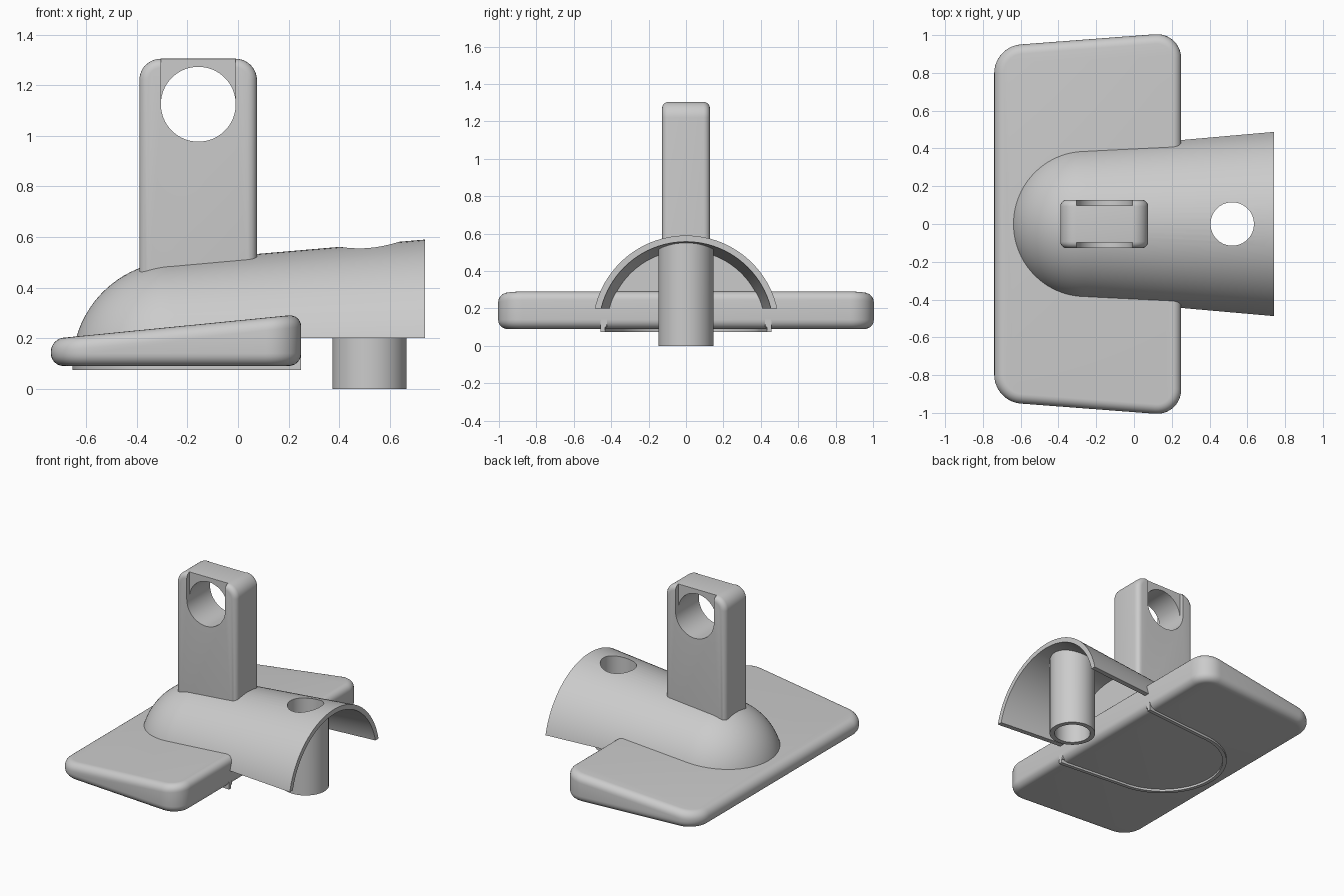
import bpy, bmesh, math
from mathutils import Vector

old = bpy.data.objects.get("Cube")
if old:
    bpy.data.objects.remove(old, do_unlink=True)

grey = bpy.data.materials.new("plain grey")
grey.use_nodes = True
COLOUR = (0.6, 0.6, 0.6, 1)
grey.diffuse_color = COLOUR
grey.node_tree.nodes["Principled BSDF"].inputs["Base Color"].default_value = COLOUR

AXIS_Z, NOSE_X, NOSE_R, END_X, END_R = 0.09, -0.24, 0.415, 0.74, 0.5
WALL = 0.033


def finish(name, bm):
    bmesh.ops.recalc_face_normals(bm, faces=bm.faces)
    mesh = bpy.data.meshes.new(name)
    bm.to_mesh(mesh)
    bm.free()
    obj = bpy.data.objects.new(name, mesh)
    bpy.context.collection.objects.link(obj)
    mesh.materials.append(grey)
    return obj


def box(name, low, high):
    bm = bmesh.new()
    bmesh.ops.create_cube(bm, size=1)
    for v in bm.verts:
        v.co = [(a + b) / 2 + c * (b - a) for a, b, c in zip(low, high, v.co)]
    return finish(name, bm)


def cylinder(name, centre, radius, length, along_y=False):
    bm = bmesh.new()
    bmesh.ops.create_cone(bm, cap_ends=True, segments=64, radius1=radius,
                          radius2=radius, depth=length)
    for v in bm.verts:
        x, y, z = v.co
        v.co = Vector(centre) + Vector((x, z, -y) if along_y else (x, y, z))
    return finish(name, bm)


def lathe(name, profile, steps=96):
    """Turn (x, radius) points about the lengthwise axis."""
    bm = bmesh.new()
    rings = []
    for x, r in profile:
        angles = [math.tau * i / steps for i in range(steps)]
        rings.append([bm.verts.new((x, r * math.cos(a), AXIS_Z + r * math.sin(a)))
                      for a in angles])
    for a, b in zip(rings, rings[1:]):
        for i in range(steps):
            j = (i + 1) % steps
            bm.faces.new((a[i], a[j], b[j], b[i]))
    bm.faces.new(rings[0])
    bm.faces.new(rings[-1])
    return finish(name, bm)


def cone_r(x):
    return NOSE_R + (END_R - NOSE_R) * (x - NOSE_X) / (END_X - NOSE_X)


def bullet(name, inset, end):
    """Round-nosed cone, shrunk by inset, ending at x = end."""
    r = NOSE_R - inset
    angles = [math.radians(2 + 86 * i / 24) for i in range(25)]
    nose = [(NOSE_X - r * math.cos(a), r * math.sin(a)) for a in angles]
    return lathe(name, nose + [(end, cone_r(end) - inset)])


def boolean(obj, tool, operation="DIFFERENCE"):
    mod = obj.modifiers.new(operation.lower(), "BOOLEAN")
    mod.operation, mod.object, mod.solver = operation, tool, "EXACT"
    bpy.context.view_layer.objects.active = obj
    bpy.ops.object.modifier_apply(modifier=mod.name)
    bpy.data.objects.remove(tool, do_unlink=True)


def bevel(bm, edges, width, segments):
    bmesh.ops.bevel(bm, geom=list(edges), offset=width, segments=segments,
                    profile=0.5, affect="EDGES")


def smooth(obj):
    bpy.ops.object.select_all(action="DESELECT")
    obj.select_set(True)
    bpy.context.view_layer.objects.active = obj
    bpy.ops.object.shade_smooth_by_angle(angle=math.radians(30))


# Wedge-shaped base plate with rounded corners and rims
bm = bmesh.new()
corners = [(-0.74, -0.94, 0.197), (0.25, -1.015, 0.295),
           (0.25, 1.015, 0.295), (-0.74, 0.94, 0.197)]
low = [bm.verts.new((x, y, AXIS_Z)) for x, y, z in corners]
top = [bm.verts.new(c) for c in corners]
bm.faces.new(low)
bm.faces.new(top)
for i in range(4):
    j = (i + 1) % 4
    bm.faces.new((low[i], low[j], top[j], top[i]))
bmesh.ops.recalc_face_normals(bm, faces=bm.faces)
bevel(bm, [e for e in bm.edges
           if abs(e.verts[0].co.z - e.verts[1].co.z) > 0.08
           and (e.verts[0].co - e.verts[1].co).xy.length < 0.01], 0.14, 10)
bm.normal_update()
caps = [f for f in bm.faces if abs(f.normal.z) > 0.9]
bevel(bm, {e for f in caps for e in f.edges}, 0.05, 6)
plate = finish("base_plate", bm)

# Round-nosed body: solid at the nose, an open half shell at the tail
body = bullet("body_shell", 0, END_X)
boolean(body, lathe("tail_hollow", [(x, cone_r(x) - WALL) for x in (0.2, 0.8)]))
boolean(body, box("under_tail", (0.25, -1, -1), (1, 1, 0.2)))
boolean(body, box("under_body", (-1, -1, -1), (1, 1, 0.075)))

# Thin rim left standing below the plate
pocket = bullet("rim_pocket", 0.025, 0.3)
boolean(pocket, box("above_pocket", (-1, -1, 0.1), (1, 1, 1)))
boolean(body, pocket)

# Hollow leg under the tail, trimmed inside the shell
leg = cylinder("tube_leg", (0.52, 0, 0.4), 0.147, 0.8)
boolean(leg, bullet("leg_trim", 0.015, 0.8), "INTERSECT")
for part in (body, leg):
    boolean(part, cylinder("bore", (0.52, 0, 0.4), 0.115, 1.2))

# Upright post with rounded shoulders
post = box("upright_post", (-0.39, -0.128, 0.3), (0.075, 0.128, 1.305))
bm = bmesh.new()
bm.from_mesh(post.data)
bevel(bm, [e for e in bm.edges if all(v.co.z > 1 for v in e.verts)
           and abs(e.verts[0].co.y - e.verts[1].co.y) > 0.1], 0.085, 10)
bm.normal_update()
sides = [f for f in bm.faces if abs(f.normal.y) > 0.9]
bevel(bm, {e for f in sides for e in f.edges}, 0.035, 5)
bm.to_mesh(post.data)
bm.free()

# Eye through the post, with a shallow slot above it on both sides
EYE_X, EYE_Z, EYE_R = -0.157, 1.125, 0.148
boolean(post, cylinder("eye", (EYE_X, 0, EYE_Z), EYE_R, 1, along_y=True))
for s in (-1, 1):
    ys = sorted((s * 0.098, s * 0.3))
    boolean(post, box("slot", (EYE_X - EYE_R, ys[0], EYE_Z),
                      (EYE_X + EYE_R, ys[1], 1.5)))

for part in (plate, body, leg, post):
    smooth(part)
